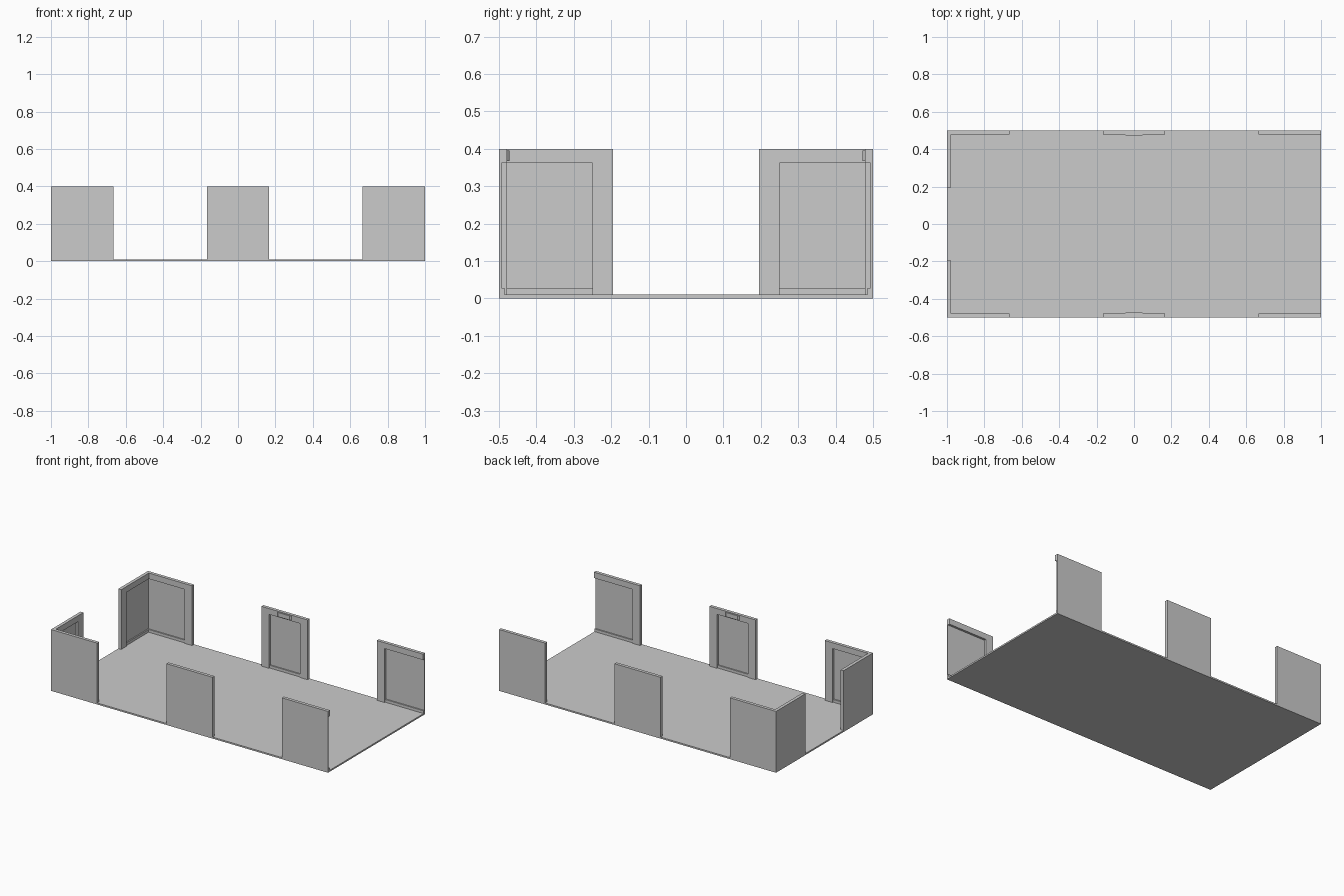
import bpy, bmesh

if "Cube" in bpy.data.objects:
    bpy.data.objects.remove(bpy.data.objects["Cube"])

FLOOR, TOP = 0.01, 0.4      # floor thickness, wall height
SKIN, FRAME, SILL = 0.007, 0.021, 0.015   # depths measured in from outer face
RAIL_Z, SILL_Z, JAMB = 0.362, 0.028, 0.055
# C-shaped wall section: (depth, height)
SECTION = [(0, FLOOR), (SILL, FLOOR), (SILL, SILL_Z), (SKIN, SILL_Z),
           (SKIN, RAIL_Z), (FRAME, RAIL_Z), (FRAME, TOP), (0, TOP)]


def prism(bm, ring_a, ring_b):
    """Solid between two matching outlines."""
    a = [bm.verts.new(p) for p in ring_a]
    b = [bm.verts.new(p) for p in ring_b]
    bm.faces.new(a)
    bm.faces.new(b[::-1])
    n = len(a)
    for i in range(n):
        j = (i + 1) % n
        bm.faces.new((a[j], a[i], b[i], b[j]))


def finish(name, bm, mirror=True):
    bmesh.ops.recalc_face_normals(bm, faces=bm.faces)
    me = bpy.data.meshes.new(name)
    bm.to_mesh(me)
    bm.free()
    ob = bpy.data.objects.new(name, me)
    bpy.context.collection.objects.link(ob)
    if mirror:
        m = ob.modifiers.new("Mirror", 'MIRROR')
        m.use_axis = (False, True, False)
        m.use_mirror_merge = False
    return ob


def wall(name, place, u0, u1, jambs, miter=False):
    """Wall running u0..u1; place maps (along, depth, z) to a position."""
    bm = bmesh.new()
    prism(bm, [place(u0 + (d if miter else 0), d, z) for d, z in SECTION],
          [place(u1, d, z) for d, z in SECTION])
    for a, b in jambs:
        rect = [(SKIN, FLOOR), (FRAME, FLOOR), (FRAME, RAIL_Z), (SKIN, RAIL_Z)]
        prism(bm, [place(a, d, z) for d, z in rect],
              [place(b, d, z) for d, z in rect])
    return finish(name, bm)


def long_side(u, d, z):
    return (u, 0.5 - d, z)


def end_side(u, d, z):
    return (-1 + d, 0.5 - u, z)


# Floor slab
bm = bmesh.new()
rect = [(-1, -0.5), (1, -0.5), (1, 0.5), (-1, 0.5)]
prism(bm, [(x, y, 0) for x, y in rect], [(x, y, FLOOR) for x, y in rect])
finish("floor", bm, mirror=False)

# Long side walls, mirrored front and back
W = 1 / 3
wall("corner_wall", long_side, -1, -1 + W, [(-1 + W - JAMB, -1 + W)], miter=True)
wall("middle_wall", long_side, -W / 2, W / 2,
     [(-W / 2, -W / 2 + JAMB), (W / 2 - JAMB, W / 2)])
wall("open_end_wall", long_side, 1 - W, 1, [(1 - W, 1 - W + JAMB)])

# Closed end walls with a central gap
wall("end_wall", end_side, 0, 0.305, [(0.305 - JAMB, 0.305)], miter=True)

# Small tapered tab on the middle wall rail
bm = bmesh.new()
tab = [(-0.05, FRAME), (-0.042, 0.028), (0.042, 0.028), (0.05, FRAME)]
prism(bm, [long_side(u, d, 0.368) for u, d in tab],
      [long_side(u, d, 0.396) for u, d in tab])
finish("rail_tab", bm)
